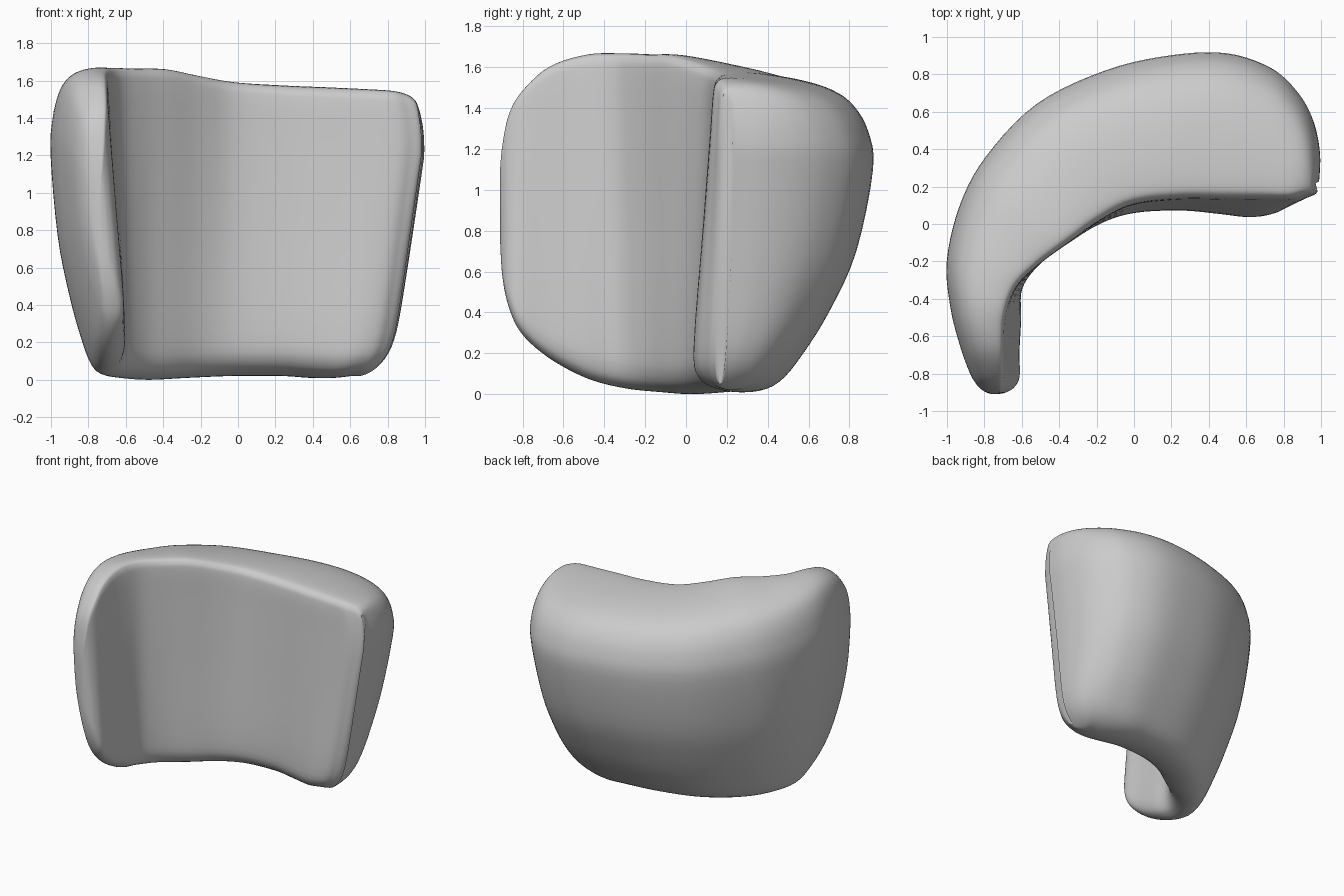
import bpy
import bmesh
from mathutils import Vector

default_cube = bpy.data.objects.get("Cube")
if default_cube:
    bpy.data.objects.remove(default_cube, do_unlink=True)

# Stations along the bend: inner x, inner y, outer x, outer y,
# bottom, top, lean of the inner face, drop of the top towards the back
STATIONS = [
    (-.73, -.91, -.76, -.91, .75, 1.1, 0, 0),
    (-.7, -.9, -.8, -.895, .58, 1.22, .02, 0),
    (-.67, -.87, -.84, -.86, .43, 1.37, .04, 0),
    (-.65, -.81, -.88, -.79, .3, 1.48, .05, 0),
    (-.65, -.68, -.93, -.65, .18, 1.6, .05, 0),
    (-.64, -.5, -.98, -.45, .08, 1.66, .05, 0),
    (-.61, -.34, -1, -.2, .03, 1.67, .02, .02),
    (-.5, -.21, -.93, .1, .01, 1.67, 0, .05),
    (-.35, -.1, -.79, .36, 0, 1.67, 0, .07),
    (-.18, .01, -.52, .64, .01, 1.635, .01, .07),
    (0, .08, -.15, .82, .02, 1.6, .03, .07),
    (.25, .1, .2, .9, .02, 1.58, .04, .05),
    (.5, .09, .5, .91, .01, 1.57, .05, .05),
    (.72, .08, .74, .83, .01, 1.56, .06, .05),
    (.86, .09, .88, .7, .02, 1.55, .05, .04),
    (.93, .12, .96, .55, .02, 1.53, .04, .02),
    (.965, .14, .995, .38, .03, 1.5, .03, 0),
    (.98, .16, .99, .23, .05, 1.47, .02, 0),
]

# Cross-section: depth from inner to outer face, height from bottom to top
SECTION = [
    (0, .5), (0, .15), (.04, .05), (.16, .01), (.33, 0), (.47, .03),
    (.6, .12), (.75, .26), (.9, .45), (1, .72), (.97, .84), (.88, .92),
    (.75, .965), (.55, .99), (.3, 1), (.09, .997), (.02, .98), (0, .94),
    (0, .8),
]


def spline(points, steps, closed=False):
    """Smooth curve through every point, for any number of coordinates."""
    count = len(points)

    def pick(i):
        return points[i % count] if closed else points[min(max(i, 0), count - 1)]

    result = []
    for i in range(count if closed else count - 1):
        neighbours = list(zip(pick(i - 1), pick(i), pick(i + 1), pick(i + 2)))
        for step in range(steps):
            t = step / steps
            result.append(tuple(
                b + t * (c - a + t * (2 * a - 5 * b + 4 * c - d
                                      + t * (3 * (b - c) + d - a))) / 2
                for a, b, c, d in neighbours))
    if not closed:
        result.append(points[-1])
    return result


def taper_end(point):
    """Draw the long end inward towards its base and its top rim."""
    start = .25
    if point.x > start:
        low = max(0, 1 - point.z / 1.2)
        high = max(0, (point.z - 1.25) / .25)
        scale = 1 - .23 * low - .24 * low ** 14 - .05 * high ** 2
        point.x = start + (point.x - start) * scale
    return point


def section_ring(bm, station, profile):
    """Place one cross-section, with its inner face leaning back at the top."""
    inner, outer = Vector(station[0:2]), Vector(station[2:4])
    bottom, top, lean, drop = station[4:]
    across = outer - inner
    ring = []
    for depth, height in profile:
        shift = lean * (2 * height - 1) * (1 - depth)
        plan = inner + across * depth + across.normalized() * shift
        z = bottom + (top - drop * depth - bottom) * height
        ring.append(bm.verts.new(taper_end(Vector((plan.x, plan.y, z)))))
    return ring


# Curved padded shell, skinned across the cross-sections
bm = bmesh.new()
profile = spline(SECTION, 4, closed=True)
rings = [section_ring(bm, station, profile) for station in spline(STATIONS, 5)]
for first, second in zip(rings, rings[1:]):
    for i in range(len(profile)):
        j = (i + 1) % len(profile)
        bm.faces.new((first[i], first[j], second[j], second[i]))
bm.faces.new(rings[0])
bm.faces.new(reversed(rings[-1]))
bmesh.ops.recalc_face_normals(bm, faces=bm.faces)

# Stand the shell on the ground
floor = min(v.co.z for v in bm.verts)
bmesh.ops.translate(bm, verts=bm.verts, vec=(0, 0, -floor))

mesh = bpy.data.meshes.new("curved_shell")
bm.to_mesh(mesh)
bm.free()
shell = bpy.data.objects.new("curved_shell", mesh)
bpy.context.collection.objects.link(shell)

# Plain grey material
grey = bpy.data.materials.new("light_grey")
grey.use_nodes = True
colour = (.6, .6, .6, 1)
grey.diffuse_color = colour
grey.node_tree.nodes["Principled BSDF"].inputs["Base Color"].default_value = colour
mesh.materials.append(grey)

bpy.ops.object.select_all(action='DESELECT')
shell.select_set(True)
bpy.context.view_layer.objects.active = shell
bpy.ops.object.shade_smooth_by_angle(angle=.8)
